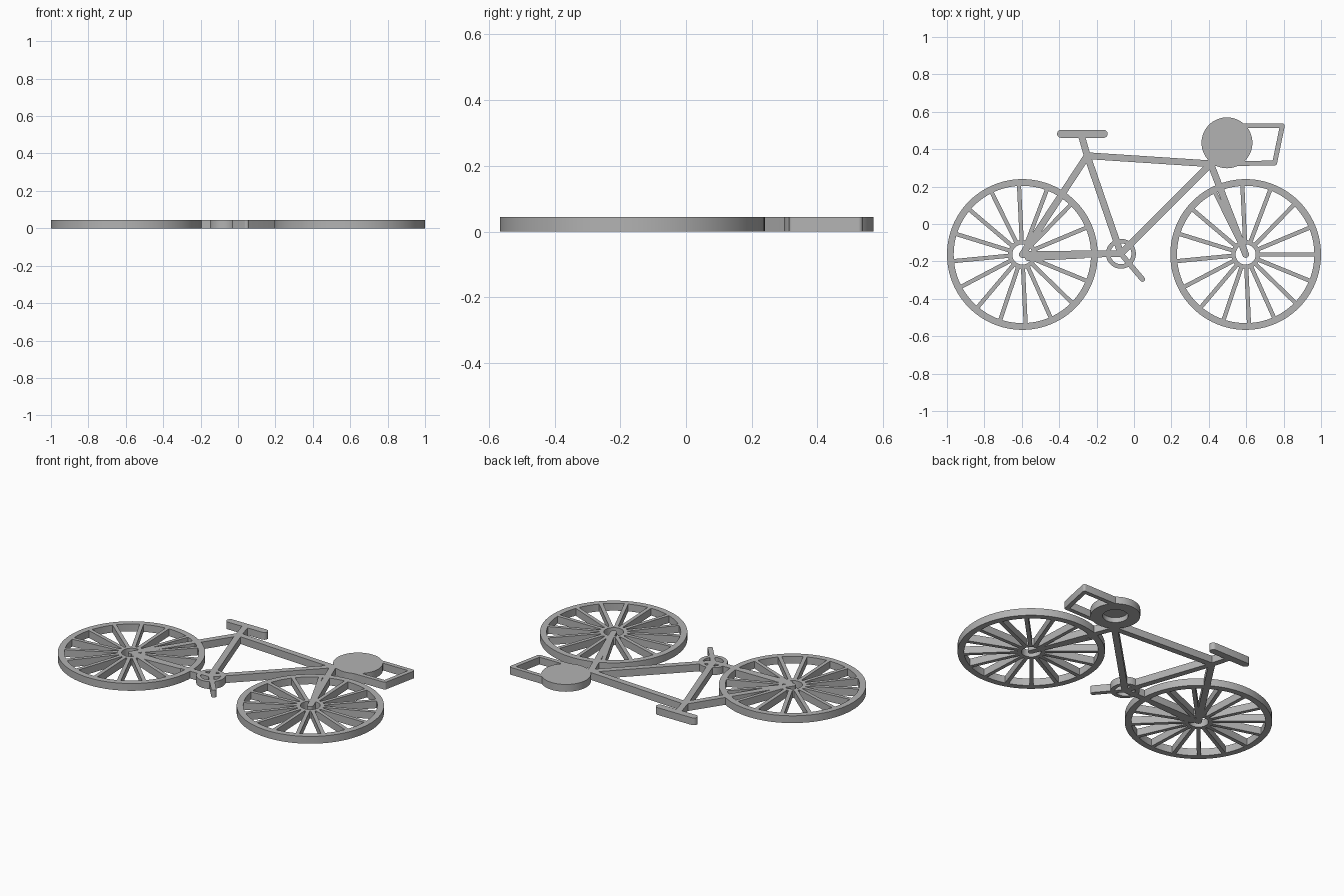
import bpy, bmesh, math
from mathutils import Vector

H = 0.044          # thickness of the flat model
HUB_Y = -0.163
REAR, FRONT = Vector((-0.597, HUB_Y)), Vector((0.597, HUB_Y))
CRANK = Vector((-0.07, HUB_Y + 0.004))
SEAT_JOINT, HEAD = Vector((-0.25, 0.365)), Vector((0.41, 0.322))

if "Cube" in bpy.data.objects:
    bpy.data.objects.remove(bpy.data.objects["Cube"])

grey = bpy.data.materials.new("plain grey")
grey.use_nodes = True
grey.diffuse_color = (0.45, 0.45, 0.45, 1)
grey.node_tree.nodes["Principled BSDF"].inputs["Base Color"].default_value = grey.diffuse_color


def finish(name, bm):
    """Turn a bmesh into a named grey object with sharp edges kept."""
    bmesh.ops.recalc_face_normals(bm, faces=bm.faces)
    mesh = bpy.data.meshes.new(name)
    bm.to_mesh(mesh)
    bm.free()
    mesh.materials.append(grey)
    obj = bpy.data.objects.new(name, mesh)
    bpy.context.collection.objects.link(obj)
    bpy.ops.object.select_all(action='DESELECT')
    obj.select_set(True)
    bpy.context.view_layer.objects.active = obj
    bpy.ops.object.shade_smooth_by_angle(angle=math.radians(35))
    return obj


def add_bar(bm, a, b, width, cap=8):
    """Upright prism from a to b with round ends; cap=1 gives square ends."""
    a, b = Vector(a), Vector(b)
    heading = math.atan2(b.y - a.y, b.x - a.x)
    outline = []
    for centre, turn in ((b, -math.pi / 2), (a, math.pi / 2)):
        for i in range(cap + 1):
            t = heading + turn + math.pi * i / cap
            p = centre + Vector((math.cos(t), math.sin(t))) * width / 2
            outline.append(bm.verts.new((p.x, p.y, 0)))
    face = bm.faces.new(outline)
    top = bmesh.ops.extrude_face_region(bm, geom=[face])["geom"]
    bmesh.ops.translate(bm, vec=(0, 0, H),
                        verts=[v for v in top if isinstance(v, bmesh.types.BMVert)])


def bars(name, points, width):
    bm = bmesh.new()
    for a, b in zip(points, points[1:]):
        add_bar(bm, a, b, width)
    return finish(name, bm)


def add_lathe(bm, centre, profile, sides, closed):
    """Spin a radius/height profile about an upright axis."""
    rows = [[bm.verts.new((centre[0] + r * math.cos(math.tau * i / sides),
                           centre[1] + r * math.sin(math.tau * i / sides), z))
             for i in range(sides)] for r, z in profile]
    pairs = list(zip(rows, rows[1:]))
    if closed:
        pairs.append((rows[-1], rows[0]))
    else:
        bm.faces.new(rows[0])
        bm.faces.new(rows[-1])
    for low, high in pairs:
        for i in range(sides):
            j = (i + 1) % sides
            bm.faces.new((low[i], low[j], high[j], high[i]))


def ring(name, centre, outer, inner, sides=64):
    bm = bmesh.new()
    add_lathe(bm, centre, [(outer, 0), (outer, H), (inner, H), (inner, 0)], sides, True)
    return finish(name, bm)


# Wheels: rim, hub ring and slightly uneven fan of spokes
for side, hub in (("rear", REAR), ("front", FRONT)):
    ring(side + "_rim", hub, 0.403, 0.367, 96)
    ring(side + "_hub", hub, 0.077, 0.054, 48)
    bm = bmesh.new()
    for k in range(16):
        t = math.tau * k / 16
        t += 0.048 * (1 - math.cos(t))
        ray = Vector((math.cos(t), math.sin(t)))
        add_bar(bm, hub + ray * 0.068, hub + ray * 0.378, 0.022, cap=1)
    finish(side + "_spokes", bm)

# Frame tubes
bars("main_frame", [CRANK, SEAT_JOINT, HEAD, CRANK], 0.036)
bars("rear_stays", [SEAT_JOINT, REAR, CRANK], 0.036)
bars("front_fork", [HEAD, FRONT], 0.036)
bars("chain", [REAR + Vector((0.03, -0.02)), CRANK + Vector((-0.2, -0.01))], 0.03)

# Saddle and its post
bars("seat_post", [SEAT_JOINT, (-0.28, 0.47)], 0.036)
bars("seat", [(-0.39, 0.482), (-0.162, 0.482)], 0.043)

# Crank set
ring("chainring", CRANK, 0.08, 0.056, 48)
bars("crank_arm", [CRANK, (0.045, -0.295)], 0.028)

# Handlebar outline
bars("handlebar", [(0.55, 0.525), (0.793, 0.525), (0.752, 0.326), HEAD], 0.026)

# Round disc with a recess in its underside
bm = bmesh.new()
add_lathe(bm, (0.497, 0.434),
          [(0.07, 0.03), (0.07, 0), (0.136, 0), (0.136, H)], 72, False)
finish("handlebar_disc", bm)
